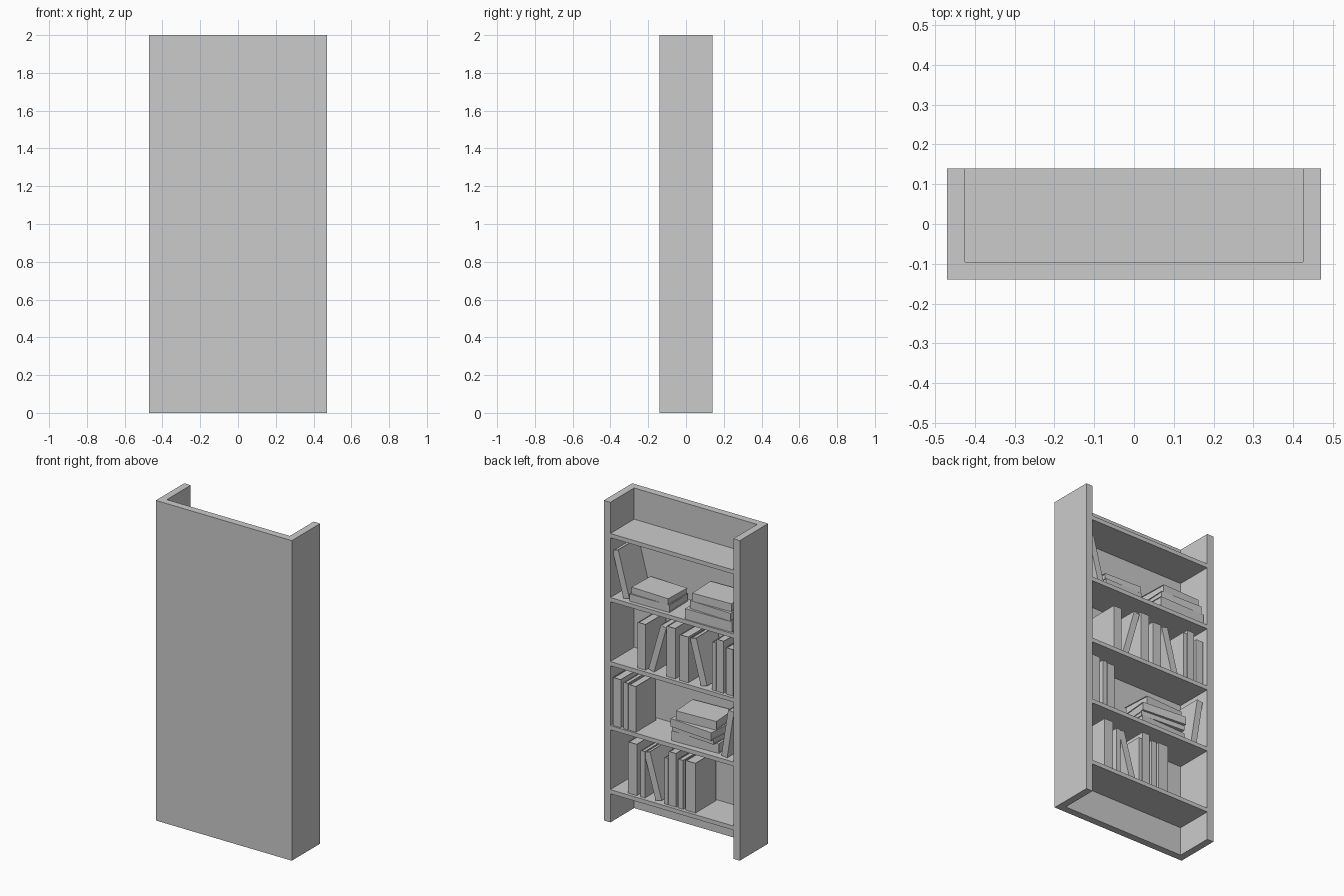
import bpy, bmesh
from math import radians, sin, cos
from mathutils import Matrix, Vector

if "Cube" in bpy.data.objects:
    bpy.data.objects.remove(bpy.data.objects["Cube"])

W, D, H, T = 0.47, 0.14, 2.0, 0.045
SHELF_T = 0.026
LEVELS = [0.205, 0.605, 1.005, 1.405, 1.805]


def add_box(bm, lo, hi, m=Matrix()):
    lo, hi = Vector(lo), Vector(hi)
    size = Matrix.Diagonal((*(hi - lo), 1))
    bmesh.ops.create_cube(bm, size=1, matrix=m @ Matrix.Translation((lo + hi) / 2) @ size)


def finish(name, bm):
    me = bpy.data.meshes.new(name)
    bm.to_mesh(me)
    bm.free()
    ob = bpy.data.objects.new(name, me)
    bpy.context.collection.objects.link(ob)
    return ob


def box(name, lo, hi):
    bm = bmesh.new()
    add_box(bm, lo, hi)
    return finish(name, bm)


def book(name, t, d, h, m):
    """Upright book, spine at y=0 facing +y, base at z=0, centred on x."""
    bm = bmesh.new()
    c, r = 0.004, 0.004
    for s in (-1, 1):
        a, b = sorted((s * t / 2, s * (t / 2 - c)))
        add_box(bm, (a, -d, 0), (b, 0, h), m)                      # cover boards
    add_box(bm, (-t / 2 + c, -c, 0), (t / 2 - c, 0, h), m)          # spine
    add_box(bm, (-t / 2 + c, -d + r, r), (t / 2 - c, -c, h - r), m)  # pages
    return finish(name, bm)


def standing(z, xl, xr, h, y=0.12, d=0.2):
    book("standing_book", xl - xr, d, h, Matrix.Translation(((xl + xr) / 2, y, z)))


def leaning(z, x, t, h, deg, y=0.115, d=0.2):
    """x is the middle of the foot, positive angle tips the top towards +x."""
    a = radians(deg)
    lift = abs(sin(a)) * t / 2
    m = Matrix.Translation((x, y, z + lift)) @ Matrix.Rotation(a, 4, 'Y')
    book("leaning_book", t, d, h, m)


def stack(z, books):
    """Flat books: left x, right x, spine y, depth, thickness, turn."""
    for xl, xr, y, d, t, turn in books:
        w = xl - xr
        m = (Matrix.Translation(((xl + xr) / 2, y - d / 2, z + t / 2))
             @ Matrix.Rotation(radians(turn), 4, 'Z')
             @ Matrix.Translation((-w / 2, d / 2, 0))
             @ Matrix.Rotation(radians(90), 4, 'Y'))
        book("stacked_book", t, d, w, m)
        z += t


# carcass
box("back_panel", (-W, -D, 0), (W, -D + T, H))
for s, side in ((-1, "left"), (1, "right")):
    a, b = sorted((s * W, s * (W - T)))
    box(side + "_side", (a, -D + T, 0), (b, D, H))
for z in LEVELS:
    box("shelf", (-W + T, -D + T, z - SHELF_T), (W - T, D, z))

E, Dz, C, B, _ = LEVELS

# lowest row of books
for xl, xr, h in ((.318, .256, .32), (.229, .20, .29), (.065, .04, .29), (.036, -.015, .335),
                  (-.03, -.065, .305), (-.08, -.15, .31)):
    standing(E, xl, xr, h)
leaning(E, .108, .043, .295, 16)

# second row: upright books, pile and leaning book
for xl, xr, h in ((.415, .36, .30), (.34, .31, .29), (.305, .255, .285)):
    standing(Dz, xl, xr, h, y=.13)
stack(Dz, [(.03, -.29, .10, .19, .06, 2), (.02, -.28, .11, .19, .03, -4),
           (.02, -.28, .125, .20, .05, -5), (0, -.27, .10, .18, .055, 3)])
leaning(Dz, -.345, .04, .30, -9)

# third row
for xl, xr, h in ((.25, .195, .285), (.05, -.01, .315), (-.04, -.10, .285),
                  (-.265, -.293, .30), (-.295, -.345, .325), (-.36, -.41, .29)):
    standing(C, xl, xr, h)
leaning(C, .16, .04, .31, -16)
leaning(C, -.205, .045, .29, 15)

# fourth row: leaning book and two piles
leaning(B, .335, .042, .295, 15, y=.11)
stack(B, [(.309, .037, .115, .19, .045, 1), (.30, .04, .11, .18, .04, -2)])
stack(B, [(-.085, -.405, .13, .20, .065, 1), (-.11, -.40, .12, .19, .05, -2),
          (-.12, -.385, .11, .19, .05, 2)])
